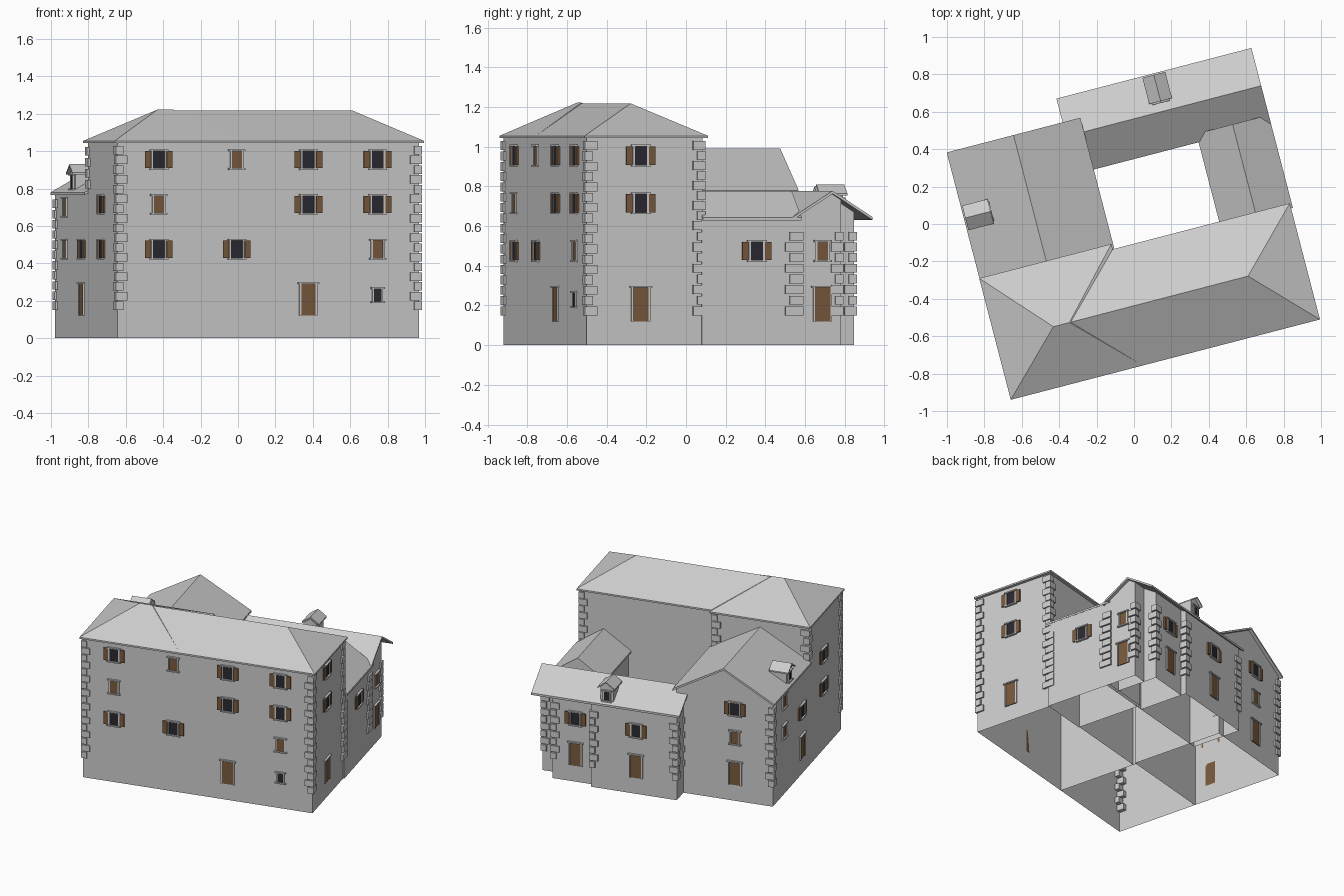
import bpy, bmesh, math
from mathutils import Matrix

cube = bpy.data.objects.get("Cube")
if cube:
    bpy.data.objects.remove(cube)

TURN = Matrix.Rotation(math.radians(14.56), 4, 'Z')   # whole house is turned on plan
THICK = 0.015                                         # roof slab thickness


def material(name, rgb):
    m = bpy.data.materials.new(name)
    m.use_nodes = True
    m.diffuse_color = (*rgb, 1)
    m.node_tree.nodes["Principled BSDF"].inputs["Base Color"].default_value = (*rgb, 1)
    return m


GREY = material("pale grey", (0.6, 0.6, 0.6))
BROWN = material("brown wood", (0.19, 0.1, 0.045))
DARK = material("dark glass", (0.022, 0.022, 0.03))


def finish(name, bm, mat):
    bmesh.ops.recalc_face_normals(bm, faces=bm.faces)
    bm.transform(TURN)
    me = bpy.data.meshes.new(name)
    bm.to_mesh(me)
    bm.free()
    me.materials.append(mat)
    ob = bpy.data.objects.new(name, me)
    bpy.context.collection.objects.link(ob)


def prism(name, pts, axis, c0, c1, mat=GREY):
    """Extrude an (across, z) profile along x or y; faces on the ground stay open."""
    bm = bmesh.new()
    ends = [[bm.verts.new((c, a, z) if axis == 'x' else (a, c, z)) for a, z in pts]
            for c in (c0, c1)]
    for e in ends:
        bm.faces.new(e)
    for i in range(len(pts)):
        j = (i + 1) % len(pts)
        if pts[i][1] or pts[j][1]:
            bm.faces.new((ends[0][i], ends[0][j], ends[1][j], ends[1][i]))
    finish(name, bm, mat)


def box(bm, x0, x1, y0, y1, z0, z1):
    r = bmesh.ops.create_cube(bm, size=1)
    for v in r["verts"]:
        v.co.x = x0 if v.co.x < 0 else x1
        v.co.y = y0 if v.co.y < 0 else y1
        v.co.z = z0 if v.co.z < 0 else z1


def gable_roof(name, axis, c0, c1, a0, a1, eave, ridge, t=THICK):
    mid = (a0 + a1) / 2
    prism(name, [(a0, eave), (mid, ridge), (a1, eave),
                 (a1, eave - t), (mid, ridge - t), (a0, eave - t)], axis, c0, c1)
    slope = (ridge - eave) / (a1 - mid)
    return lambda a: ridge - t - slope * abs(a - mid), mid


def gable_walls(name, axis, c0, c1, a0, a1, roof, base=0):
    h, mid = roof
    prism(name, [(a0, base), (a0, h(a0)), (mid, h(mid)), (a1, h(a1)), (a1, base)], axis, c0, c1)


def hip_roof(name, x0, x1, y0, y1, rx0, rx1, ry, z, ridge):
    bm = bmesh.new()
    rings = [[bm.verts.new((x, y, zz)) for x, y in ((x0, y0), (x1, y0), (x1, y1), (x0, y1))]
             for zz in (z, z + 0.012)]
    low, (a, b, c, d) = rings
    p, q = bm.verts.new((rx0, ry, ridge)), bm.verts.new((rx1, ry, ridge))
    bm.faces.new(low)
    for i in range(4):
        j = (i + 1) % 4
        bm.faces.new((low[i], low[j], rings[1][j], rings[1][i]))
    for f in ((a, b, q, p), (b, c, q), (c, d, p, q), (d, a, p)):
        bm.faces.new(f)
    finish(name, bm, GREY)


# Main block: two tall boxes under hipped roofs
EAVE = 1.043
for name, x0, x1, y1 in (("main_left_walls", -0.854, -0.165, -0.095),
                         ("main_right_walls", -0.165, 0.812, -0.124)):
    prism(name, [(-0.728, 0), (-0.728, EAVE), (y1, EAVE), (y1, 0)], 'x', x0, x1)
hip_roof("main_left_roof", -0.874, -0.144, -0.744, -0.073, -0.555, -0.467, -0.423, EAVE, 1.222)
hip_roof("main_right_roof", -0.6, 0.834, -0.744, -0.102, -0.5, 0.52, -0.423, EAVE, 1.218)

# Side wing with a gable to the back
roof = gable_roof("left_wing_roof", 'y', -0.1, 0.622, -0.873, -0.135, 0.78, 0.99)
gable_walls("left_wing_walls", 'y', -0.1, 0.6, -0.854, -0.155, roof)

# Short wing on the other side
roof = gable_roof("right_wing_roof", 'y', -0.13, 0.383, 0.444, 0.844, 0.642, 0.778)
gable_walls("right_wing_walls", 'y', -0.13, 0.38, 0.465, 0.82, roof)

# Back wing, whose rear wall steps out twice
roof = gable_roof("back_wing_roof", 'x', -0.233, 0.844, 0.336, 0.753, 0.645, 0.778)
for name, x0, x1, y1 in (("back_end_walls", 0.713, 0.82, 0.593),
                         ("back_middle_walls", 0.417, 0.713, 0.69),
                         ("back_far_walls", -0.205, 0.417, 0.73)):
    gable_walls(name, 'x', x0, x1, 0.357, y1, roof)

# Dormers
roof = gable_roof("left_dormer_roof", 'x', -0.865, -0.725, 0.19, 0.326, 0.885, 0.93, 0.01)
gable_walls("left_dormer_walls", 'x', -0.845, -0.72, 0.205, 0.311, roof, 0.77)
roof = gable_roof("back_dormer_roof", 'y', 0.6, 0.745, 0.24, 0.366, 0.765, 0.81, 0.01)
gable_walls("back_dormer_walls", 'y', 0.59, 0.725, 0.255, 0.351, roof, 0.65)

# Windows and doors, gathered by part
parts = {n: bmesh.new() for n in ("window_frames", "shutters", "window_panes", "closed_panels",
                                  "doors", "quoins")}


def plate(part, side, plane, a0, a1, z0, z1, depth):
    """Thin box standing out of a wall; side is the outward axis such as '-y'."""
    out = plane + (depth if side[0] == '+' else -depth)
    lo, hi = min(plane, out), max(plane, out)
    if side[1] == 'x':
        box(parts[part], lo, hi, a0, a1, z0, z1)
    else:
        box(parts[part], a0, a1, lo, hi, z0, z1)


def opening(kind, side, plane, a, z):
    part, hw, hh = {"open": ("window_panes", 0.032, 0.046),
                    "closed": ("closed_panels", 0.028, 0.046),
                    "small": ("window_panes", 0.02, 0.034),
                    "door": ("doors", 0.04, 0.085)}[kind]
    plate(part, side, plane, a - hw, a + hw, z - hh, z + hh, 0.005)
    for s in (-1, 1):
        lo, hi = sorted((a + s * hw, a + s * (hw + 0.009)))
        plate("window_frames", side, plane, lo, hi, z - hh, z + hh, 0.009)
        if kind == "open":
            lo, hi = sorted((a + s * (hw + 0.011), a + s * (hw + 0.044)))
            plate("shutters", side, plane, lo, hi, z - hh, z + hh, 0.009)
    w = hw + 0.018
    plate("window_frames", side, plane, a - w, a + w, z + hh, z + hh + 0.009, 0.016)
    if kind != "door":
        plate("window_frames", side, plane, a - w, a + w, z - hh - 0.009, z - hh, 0.016)


TOP, UPPER, MIDDLE, LOWER = 0.955, 0.715, 0.475, 0.205
columns = [
    ('-y', -0.728, -0.628, {TOP: "open", UPPER: "closed", MIDDLE: "open"}),
    ('-y', -0.728, -0.197, {TOP: "closed", MIDDLE: "open"}),
    ('-y', -0.728, 0.198, {TOP: "open", UPPER: "open", LOWER: "door"}),
    ('-y', -0.728, 0.581, {TOP: "open", UPPER: "open", MIDDLE: "closed", 0.23: "small"}),
    ('+x', 0.812, -0.448, {TOP: "open", UPPER: "open", LOWER: "door"}),
    ('+x', 0.82, 0.154, {MIDDLE: "open"}),
    ('+x', 0.82, 0.497, {MIDDLE: "closed", LOWER: "door"}),
    ('-x', -0.854, -0.386, {UPPER: "open", MIDDLE: "open"}),
    ('-x', -0.854, 0.03, {MIDDLE: "open", LOWER: "door"}),
    ('-x', -0.854, 0.38, {0.7: "closed", MIDDLE: "closed"}),
    ('+y', 0.6, -0.58, {0.69: "open", MIDDLE: "closed", LOWER: "door"}),
    ('+y', 0.69, 0.545, {MIDDLE: "open", LOWER: "door"}),
    ('+y', 0.73, 0.09, {MIDDLE: "open", LOWER: "door"}),
]
for side, plane, a, rows in columns:
    for z, kind in rows.items():
        opening(kind, side, plane, a, z)
opening("small", '-x', -0.845, 0.258, 0.835)
opening("small", '+y', 0.725, 0.303, 0.7)


# Corner stones: alternate long and short blocks wrapping each corner
def quoins(x, y, sx, sy, z0, z1, both=0):
    n = round((z1 - z0) / 0.0535)
    for i in range(n):
        lx, ly = (0.052, 0.03) if i % 2 else (0.03, 0.052)
        xs = sorted((x + sx * 0.012, x - sx * lx))
        ys = sorted((y + sy * (both or 0.012), y - sy * ly))
        z = z0 + i * (z1 - z0) / n
        box(parts["quoins"], *xs, *ys, z, z + 0.045)


for x, y, sx, sy in ((-0.854, -0.728, -1, -1), (0.812, -0.728, 1, -1)):
    quoins(x, y, sx, sy, 0.15, 1.035)
quoins(0.812, -0.124, 1, 1, 0.58, 1.035)
quoins(0.815, -0.124, 1, 1, 0.15, 0.58, 0.04)
quoins(-0.165, -0.095, 1, 1, 0.58, 1.035)
quoins(-0.854, -0.095, -1, 1, 0.8, 1.035)
quoins(-0.854, 0.6, -1, 1, 0.15, 0.75)
quoins(-0.165, 0.6, 1, 1, 0.15, 0.63)
for x, y, both in ((0.82, 0.355, 0.04), (0.82, 0.593, 0), (0.713, 0.69, 0), (0.417, 0.73, 0)):
    quoins(x, y, 1, 1, 0.15, 0.58, both)
quoins(-0.205, 0.73, -1, 1, 0.15, 0.58)

colours = {"shutters": BROWN, "closed_panels": BROWN, "doors": BROWN, "window_panes": DARK}
for name, bm in parts.items():
    finish(name, bm, colours.get(name, GREY))
